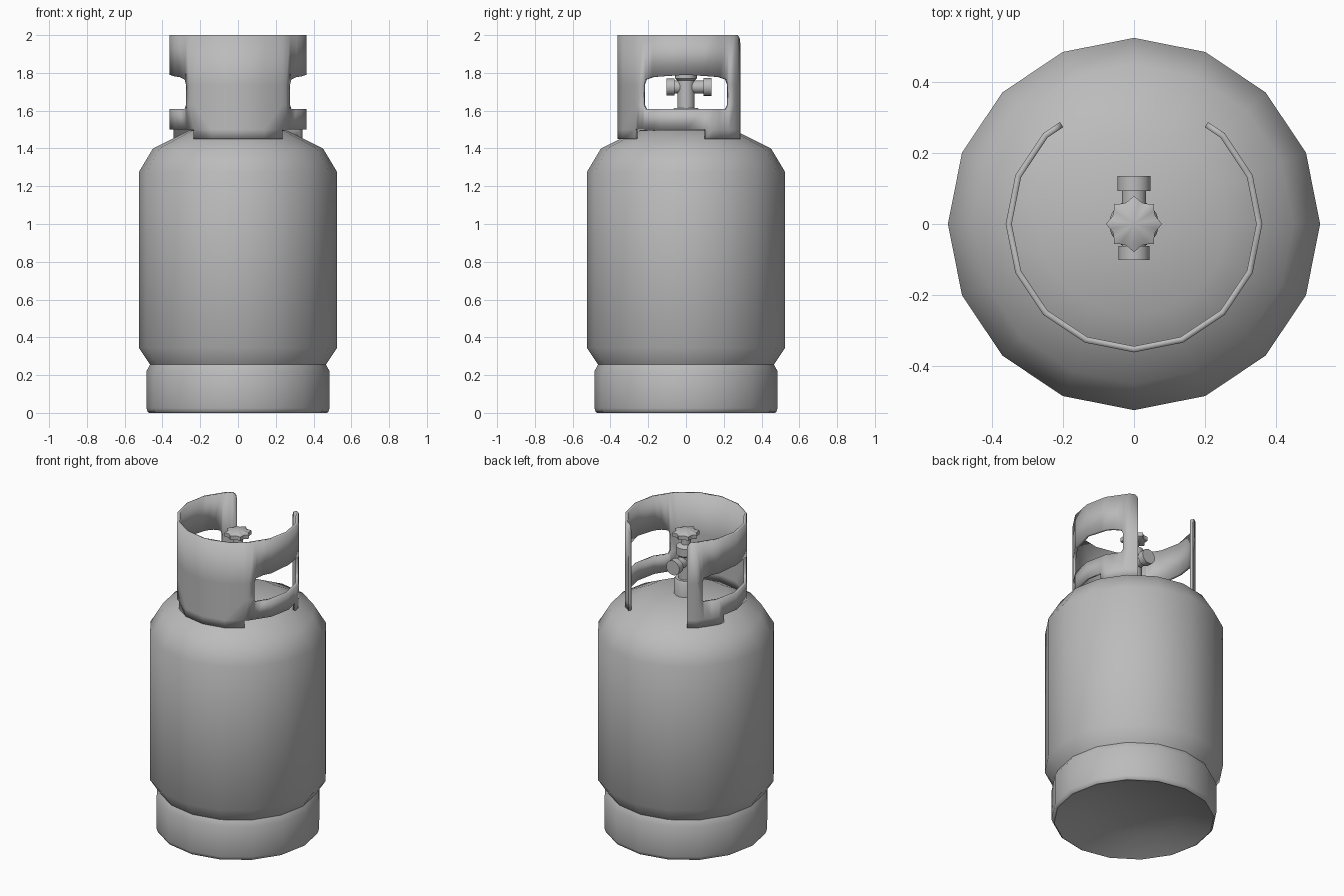
import bpy, bmesh, math
from mathutils import Matrix

cube = bpy.data.objects.get("Cube")
if cube:
    bpy.data.objects.remove(cube, do_unlink=True)

grey = bpy.data.materials.new("painted grey steel")
grey.use_nodes = True
grey.diffuse_color = (0.5, 0.5, 0.5, 1)
grey.node_tree.nodes["Principled BSDF"].inputs["Base Color"].default_value = (0.5, 0.5, 0.5, 1)


def finish(name, bm, angle=40):
    """Turn a bmesh into a smooth shaded object."""
    mesh = bpy.data.meshes.new(name)
    bm.to_mesh(mesh)
    bm.free()
    mesh.materials.append(grey)
    ob = bpy.data.objects.new(name, mesh)
    bpy.context.collection.objects.link(ob)
    bpy.ops.object.select_all(action='DESELECT')
    ob.select_set(True)
    bpy.context.view_layer.objects.active = ob
    bpy.ops.object.shade_smooth_by_angle(angle=math.radians(angle))
    return ob


def lathe(name, profile, sides=16, matrix=None, scallop=0):
    """Spin (radius, height) points; scallop cuts eight hollows in the rim."""
    bm = bmesh.new()
    rings = []
    for r, z in profile:
        if r == 0:
            rings.append([bm.verts.new((0, 0, z))] * sides)
            continue
        ring = []
        for i in range(sides):
            a = math.tau * i / sides
            q = r * (1 - scallop * abs(math.sin(4 * a)))
            ring.append(bm.verts.new((q * math.cos(a), q * math.sin(a), z)))
        rings.append(ring)
    for low, high in zip(rings, rings[1:]):
        for i in range(sides):
            j = (i + 1) % sides
            corners = dict.fromkeys((low[i], low[j], high[j], high[i]))
            bm.faces.new(list(corners))
    bmesh.ops.recalc_face_normals(bm, faces=bm.faces)
    if matrix:
        bm.transform(matrix)
    return finish(name, bm)


# Pressure vessel and foot ring
lathe("tank_body", [(0, 0.2), (0.43, 0.2), (0.465, 0.255), (0.525, 0.345), (0.525, 1.275),
                    (0.45, 1.4), (0.26, 1.495), (0, 1.52)])
lathe("foot_ring", [(0, 0.1), (0.3, 0.065), (0.47, 0), (0.478, 0.005), (0.485, 0.025),
                    (0.485, 0.22), (0.466, 0.256), (0, 0.256)])

# Guard collar: half a sheet bent round sixteen flats, then mirrored
R, STEP = 0.362, 22.5
NOTCH, WINDOW = (-49, 16.5), (-39.5, 39.5)


def collar_point(deg, z):
    mid = (math.floor(deg / STEP) + 0.5) * STEP
    r = R * math.cos(math.radians(STEP / 2)) / math.cos(math.radians(deg - mid))
    a = math.radians(deg)
    return (r * math.cos(a), r * math.sin(a), z)


def collar_rows(deg):
    off = abs(deg)
    low = 1.63 if off > 39 else 1.61
    high = 1.735 if off > 39 else 1.765 if off > 36 else 1.79 - 0.0004 * off
    top = {52: 1.992, 53.3: 1.98, 54: 1.96}.get(deg, 2.0)
    return (1.45, 1.5, low, high, top)


stations = [-90, -67.5, -49, -45, -39.5, -37.5, -30, -22.5, 0, 16.5, 22.5, 30,
            37.5, 39.5, 45, 50, 52, 53.3, 54]
bm = bmesh.new()
columns = [[bm.verts.new(collar_point(d, z)) for z in collar_rows(d)] for d in stations]
for i in range(len(stations) - 1):
    middle = (stations[i] + stations[i + 1]) / 2
    for row in range(4):
        cut = (row == 0 and NOTCH[0] < middle < NOTCH[1]) or \
              (row == 2 and WINDOW[0] < middle < WINDOW[1])
        if not cut:
            a, b = columns[i], columns[i + 1]
            bm.faces.new((a[row], b[row], b[row + 1], a[row + 1]))
bmesh.ops.delete(bm, geom=[v for v in bm.verts if not v.link_faces], context='VERTS')
collar = finish("guard_collar", bm)
mirror = collar.modifiers.new("other_half", 'MIRROR')
mirror.use_clip = True
shell = collar.modifiers.new("sheet_thickness", 'SOLIDIFY')
shell.thickness = 0.017
shell.offset = -1
shell.use_even_offset = True

# Valve: upright body, cross port with end nuts, hand wheel
lathe("valve_body", [(0, 1.48), (0.07, 1.48), (0.07, 1.605), (0.062, 1.615), (0.046, 1.615),
                     (0.046, 1.76), (0.058, 1.77), (0.058, 1.82), (0.03, 1.835),
                     (0.03, 1.89), (0, 1.89)])
along_y = Matrix.Translation((0, 0, 1.725)) @ Matrix.Rotation(-math.pi / 2, 4, 'X')
lathe("valve_port", [(0, -0.102), (0.044, -0.102), (0.044, -0.062), (0.034, -0.062),
                     (0.034, 0.093), (0.047, 0.093), (0.047, 0.135), (0, 0.135)],
      matrix=along_y)
lathe("hand_wheel", [(0, 1.875), (0.055, 1.875), (0.08, 1.885), (0.08, 1.91),
                     (0.055, 1.92), (0, 1.93)], sides=32, scallop=0.2)
